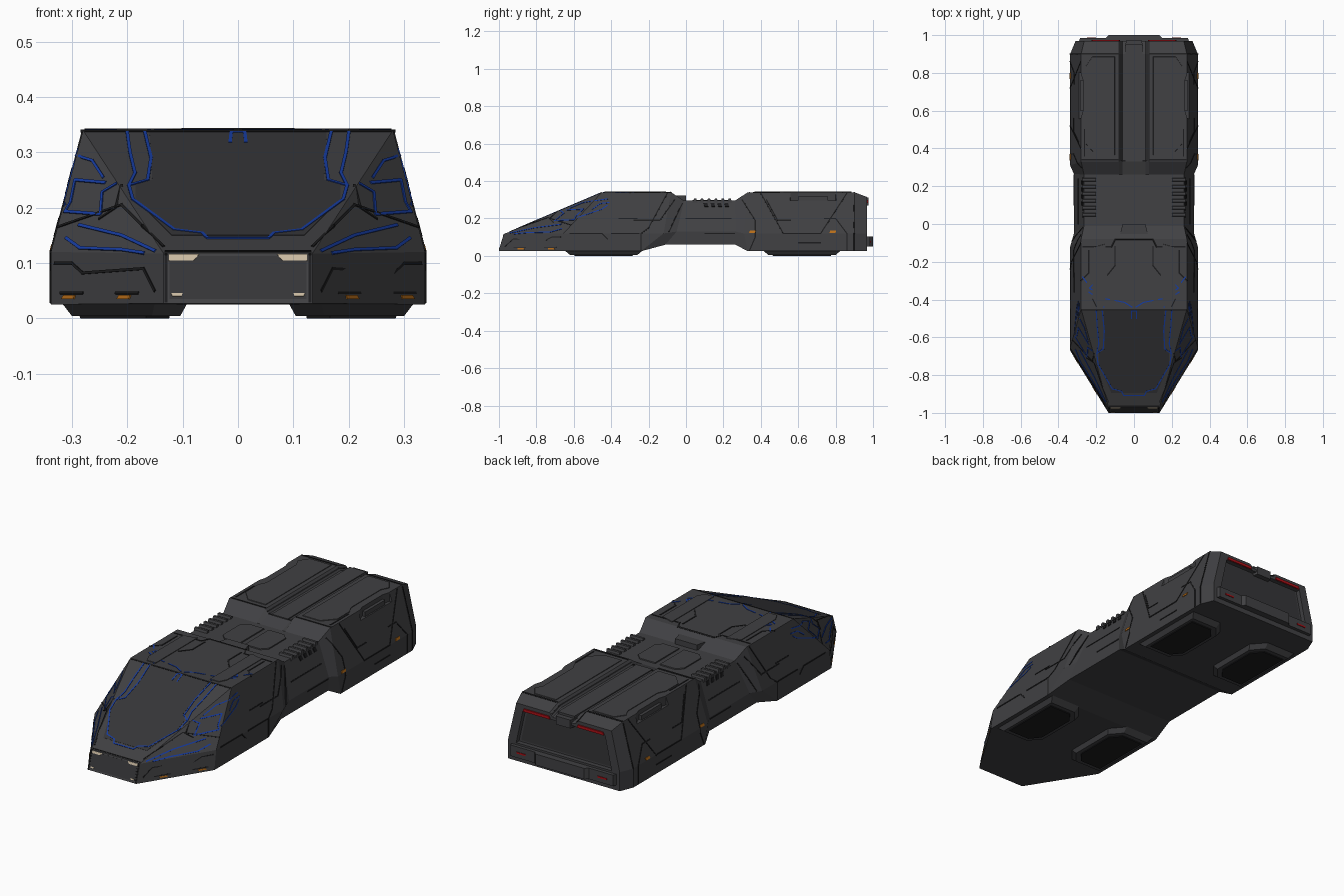
import bpy, bmesh
from mathutils import Vector
from mathutils.bvhtree import BVHTree

if "Cube" in bpy.data.objects:
    bpy.data.objects.remove(bpy.data.objects["Cube"])


def material(name, rgb):
    m = bpy.data.materials.new(name)
    m.diffuse_color = (*rgb, 1)
    m.use_nodes = True
    m.node_tree.nodes["Principled BSDF"].inputs["Base Color"].default_value = m.diffuse_color
    return m


HULL = material("hull_grey", (0.052, 0.052, 0.056))
GLASS = material("screen_grey", (0.036, 0.036, 0.039))
SEAM = material("seam_dark", (0.012, 0.012, 0.013))
BLUE = material("trim_blue", (0.008, 0.045, 0.36))
LAMP = material("lamp_cream", (0.6, 0.5, 0.36))
AMBER = material("amber", (0.5, 0.16, 0.01))
RED = material("red", (0.4, 0.005, 0.008))


def make(name, verts, faces, mat, mirror=False):
    bm = bmesh.new()
    vs = [bm.verts.new(v) for v in verts]
    for f in faces:
        bm.faces.new([vs[i] for i in f])
    bmesh.ops.recalc_face_normals(bm, faces=bm.faces)
    me = bpy.data.meshes.new(name)
    bm.to_mesh(me)
    bm.free()
    ob = bpy.data.objects.new(name, me)
    bpy.context.collection.objects.link(ob)
    me.materials.append(mat)
    if mirror:
        ob.modifiers.new("mirror", "MIRROR").use_clip = False
    return ob


def shell(n):
    # faces of a prism: n base vertices followed by n top vertices
    return [list(range(n)), list(range(n, 2 * n))] + [
        [i, (i + 1) % n, n + (i + 1) % n, n + i] for i in range(n)]


def prism(name, pts, axis, lo, hi, mat=HULL, mirror=False, taper=1.0):
    # polygon extruded along an axis; taper scales the hi end
    n = len(pts)
    ca, cb = sum(p[0] for p in pts) / n, sum(p[1] for p in pts) / n
    put = {"x": lambda a, b, c: (c, a, b), "y": lambda a, b, c: (a, c, b),
           "z": lambda a, b, c: (a, b, c)}[axis]
    vs = [put(a, b, lo) for a, b in pts]
    vs += [put(ca + (a - ca) * taper, cb + (b - cb) * taper, hi) for a, b in pts]
    return make(name, vs, shell(n), mat, mirror)


def rect(a0, a1, b0, b1):
    return [(a0, b0), (a1, b0), (a1, b1), (a0, b1)]


# Hull: half-rings lofted nose to tail, each (sill, belt, shoulder, channel depth)
rings = [
    ((.135, -1.0, .027), (.135, -.972, .117), (.135, -.97, .118), 0),
    ((.338, -.67, .025), (.338, -.655, .12), (.28, -.45, .34), 0),
    ((.338, -.24, .025), (.338, -.12, .12), (.28, -.08, .34), 0),
    ((.315, -.11, .06), (.318, -.05, .13), (.265, -.01, .295), 0),
    ((.315, .265, .06), (.318, .265, .13), (.265, .262, .295), 0),
    ((.338, .33, .025), (.338, .31, .12), (.28, .33, .34), .022),
    ((.338, .9, .025), (.338, .9, .12), (.28, .9, .34), .022),
    ((.31, .968, .025), (.31, .968, .12), (.264, .968, .315), .018)]
verts, faces = [], []
for sill, belt, sh, d in rings:
    half = [sill, belt, sh, (.08, sh[1], sh[2]), (.062, sh[1], sh[2] - d)]
    verts += half + [(-x, y, z) for x, y, z in reversed(half)]
N = 10
for r in range(len(rings) - 1):
    for i in range(N):
        j = (i + 1) % N
        faces.append([r * N + i, r * N + j, r * N + N + j, r * N + N + i])
faces += [list(range(N)), list(range(len(verts) - N, len(verts)))]
hull = make("hull", verts, faces, HULL)
tree = BVHTree.FromPolygons([Vector(v) for v in verts], faces)


def project(view, a, b):
    o, d = {"top": ((a + 2e-4, b, 2), (0, 0, -1)), "front": ((a + 2e-4, -3, b), (0, 1, 0)),
            "side": ((3, a, b), (-1, 0, 0)), "back": ((a + 2e-4, 3, b), (0, -1, 0))}[view]
    p, n, _, _ = tree.ray_cast(Vector(o), Vector(d))
    if p is not None and n.dot(Vector(d)) > 0:
        n = -n
    return p, n


def patch(name, pts, view, mat, h=.003, mirror=True):
    # thin plate laid onto the hull surface
    hits = [project(view, a, b) for a, b in pts]
    if any(p is None for p, _ in hits):
        return
    vs = [p - n * .004 for p, n in hits] + [p + n * h for p, n in hits]
    make(name, vs, shell(len(pts)), mat, mirror)


def strips(name, view, paths, mat, w=.006, h=.002):
    # ribbons following polylines projected onto the hull, mirrored in x
    vs, fs = [], []
    for path in paths:
        for (a0, b0), (a1, b1) in zip(path, path[1:]):
            k = max(1, int(max(abs(a1 - a0), abs(b1 - b0)) / .03))
            hits = [project(view, a0 + (a1 - a0) * i / k, b0 + (b1 - b0) * i / k)
                    for i in range(k + 1)]
            for (p, n), (q, _) in zip(hits, hits[1:]):
                if p is None or q is None or (q - p).length < 1e-5 or (q - p).length > .15:
                    continue
                t = (q - p).normalized()
                s = n.cross(t).normalized() * w / 2
                t *= w / 3
                base = [p - s - t, q - s + t, q + s + t, p + s - t]
                fs += [[i + len(vs) for i in f] for f in shell(4)]
                vs += [v - n * .003 for v in base] + [v + n * h for v in base]
    make(name, vs, fs, mat, True)


# Recesses: tail panel and shoulder notches
cuts = [prism("tail_cutter", [(-.265, .115), (.265, .115), (.228, .283), (-.228, .283)],
              "y", .945, 1.1)]
for s in (1, -1):
    cuts.append(prism("notch_cutter", [(s * .4, .5), (s * .282, .56), (s * .27, .6),
                (s * .27, .76), (s * .282, .8), (s * .4, .86)], "z", .295, .4))
bpy.context.view_layer.objects.active = hull
for c in cuts:
    m = hull.modifiers.new("cut", "BOOLEAN")
    m.operation, m.object, m.solver = "DIFFERENCE", c, "EXACT"
    bpy.ops.object.modifier_apply(modifier=m.name)
    bpy.data.objects.remove(c)

# Windscreen and nose fascia
patch("windscreen", [(-.12, .15), (.12, .15), (.185, .215), (.185, .24), (.155, .25), (.16, .336),
      (-.16, .336), (-.155, .25), (-.185, .24), (-.185, .215)], "front", GLASS, .001, False)
patch("nose_fascia", rect(-.124, .124, .035, .112), "front", GLASS, .001, False)
patch("headlamp", [(.07, .115), (.125, .115), (.125, .104), (.08, .104)], "front", LAMP)
patch("lower_lamp", [(.102, .039), (.118, .039), (.121, .045), (.1, .045)], "front", LAMP)
for x in (.205, .305):
    patch("front_marker", [(x - .01, .035), (x + .012, .035), (x + .008, .042), (x - .012, .042)],
          "front", AMBER)
for y in (.355, .785):
    patch("side_marker", [(y - .018, .122), (y + .014, .122), (y + .018, .134), (y - .014, .134)],
          "side", AMBER)

# Tail: bumper, lamps, sunken panel
prism("bumper", [(-.3, .94), (-.285, .985), (-.15, .985), (-.135, 1), (.135, 1), (.15, .985),
      (.285, .985), (.3, .94)], "z", .05, .105)
prism("tail_panel", [(-.25, .125), (.25, .125), (.217, .276), (-.217, .276)], "y", .94, .949, GLASS)
prism("tail_lamp", [(.075, .284), (.225, .284), (.22, .298), (.08, .298)], "y", .95, .974, RED,
      True)
prism("bumper_lamp", rect(.2, .25, .072, .08), "y", .97, .988, RED, True)

# Skids below, each with a flange and a tapered pad
for name, y0, y1 in (("front_skid", -.65, -.23), ("rear_skid", .41, .83)):
    out = [(.32, y0), (.32, y1), (.15, y1), (.09, y1 - .07), (.09, y0 + .07), (.15, y0)]
    prism(name, out, "z", .03, .004, HULL, True, .85)
    cx, cy = .205, (y0 + y1) / 2
    prism(name + "_pad", [(cx + (x - cx) * .72, cy + (y - cy) * .76) for x, y in out], "z",
          .01, 0, SEAM, True, .97)

# Waist: louvres, centre block and deck plates
for i in range(6):
    y = .035 + i * .037
    prism("louvre", [(y, .285), (y + .026, .285), (y + .02, .306), (y + .008, .306)], "x",
          .2, .272, HULL, True)
    if i > 1:
        patch("side_vent", [(y - .01, .262), (y + .01, .262), (y + .005, .282), (y - .015, .282)],
              "side", SEAM, .004)
prism("waist_block", [(-.075, -.06), (.075, -.06), (.06, .0), (-.06, .0)], "z", .28, .322)
prism("waist_plate", [(.01, .03), (.1, .03), (.13, .06), (.13, .2), (.1, .23), (.01, .23)], "z",
      .28, .3, HULL, True, .95)

# Rear deck plates, channel spine and notch handles
prism("deck_plate", [(.1, .36), (.2, .36), (.255, .42), (.255, .52), (.235, .56), (.235, .8),
      (.255, .84), (.22, .89), (.1, .89)], "z", .33, .343, HULL, True, .98)
prism("channel_spine", rect(-.045, .045, .33, .95), "z", .29, .323)
prism("tail_spine_cap", [(-.05, .93), (.05, .93), (.04, .975), (-.04, .975)], "z", .27, .312)
prism("notch_handle", rect(.262, .285, .6, .76), "z", .28, .318, HULL, True)
prism("roof_rail", [(.15, -.44), (.2, -.44), (.22, -.4), (.22, -.12), (.15, -.1)], "z",
      .33, .343, HULL, True, .97)

# Blue trim on screen, roof and cheeks
strips("screen_trim", "front", [
    [(0, .145), (.055, .145), (.065, .154), (.115, .16), (.19, .215), (.197, .24), (.163, .25),
     (.157, .29), (.168, .336)],
    [(.197, .24), (.186, .262), (.195, .3), (.2, .336)],
    [(0, .336), (.012, .336), (.014, .318)]], BLUE)
strips("roof_trim", "top", [
    [(.01, -.44), (.05, -.415), (.1, -.405)], [(.13, -.4), (.2, -.385), (.24, -.36)],
    [(.16, -.44), (.165, -.38), (.235, -.34), (.205, -.305)], [(.25, -.31), (.272, -.28)]], BLUE)
strips("cheek_trim", "front", [
    [(.22, .243), (.245, .228), (.248, .188), (.312, .193), (.302, .21), (.294, .25), (.24, .245)],
    [(.15, .122), (.21, .15), (.325, .178)],
    [(.17, .118), (.21, .124), (.285, .127), (.31, .145)]], BLUE)
strips("flank_trim", "side", [
    [(-.62, .255), (-.55, .285), (-.42, .305)], [(-.42, .27), (-.45, .25), (-.58, .205)],
    [(-.5, .25), (-.46, .28), (-.41, .285)]], BLUE, .005)

# Panel seams
strips("nose_seams", "front", [
    [(.13, .03), (.13, .115), (.35 - .22, .121), (0, .121)], [(.135, .13), (.21, .205), (.325, .165)],
    [(.15, .05), (.17, .09), (.28, .082), (.3, .1), (.33, .1)],
    [(.21, .24), (.22, .2), (.25, .18)], [(.18, .046), (.22, .046)], [(.28, .046), (.32, .046)]],
    SEAM, .005)
strips("flank_seams", "side", [
    [(-.1, .335), (-.2, .15), (-.24, .12), (-.24, .03)], [(-.06, .3), (-.14, .19), (-.28, .19)],
    [(-.4, .12), (-.25, .12)], [(-.36, .2), (-.26, .2)], [(-.02, .28), (-.09, .13)],
    [(.1, .12), (.26, .12)], [(0, .2), (.24, .2)], [(.3, .3), (.37, .19), (.37, .1), (.34, .03)],
    [(.4, .335), (.52, .12), (.72, .12), (.86, .335)], [(.43, .3), (.49, .19), (.56, .19)],
    [(.74, .2), (.8, .2), (.86, .12), (.86, .03)], [(.6, .07), (.72, .07)],
    [(-.62, .12), (-.45, .12), (-.42, .09)], [(.9, .33), (.9, .03)]], SEAM, .006)
strips("top_seams", "top", [
    [(.07, .335), (.07, .96)], [(0, -.08), (.1, -.08), (.12, -.12), (.27, -.12)],
    [(.1, -.12), (.1, -.22), (.14, -.27)], [(.24, -.14), (.24, -.26), (.28, -.3)],
    [(0, .335), (.06, .335)], [(.085, .34), (.275, .34)], [(.085, .9), (.275, .9)],
    [(.262, .36), (.262, .5)], [(0, -.455), (.275, -.455)]], SEAM, .007)
